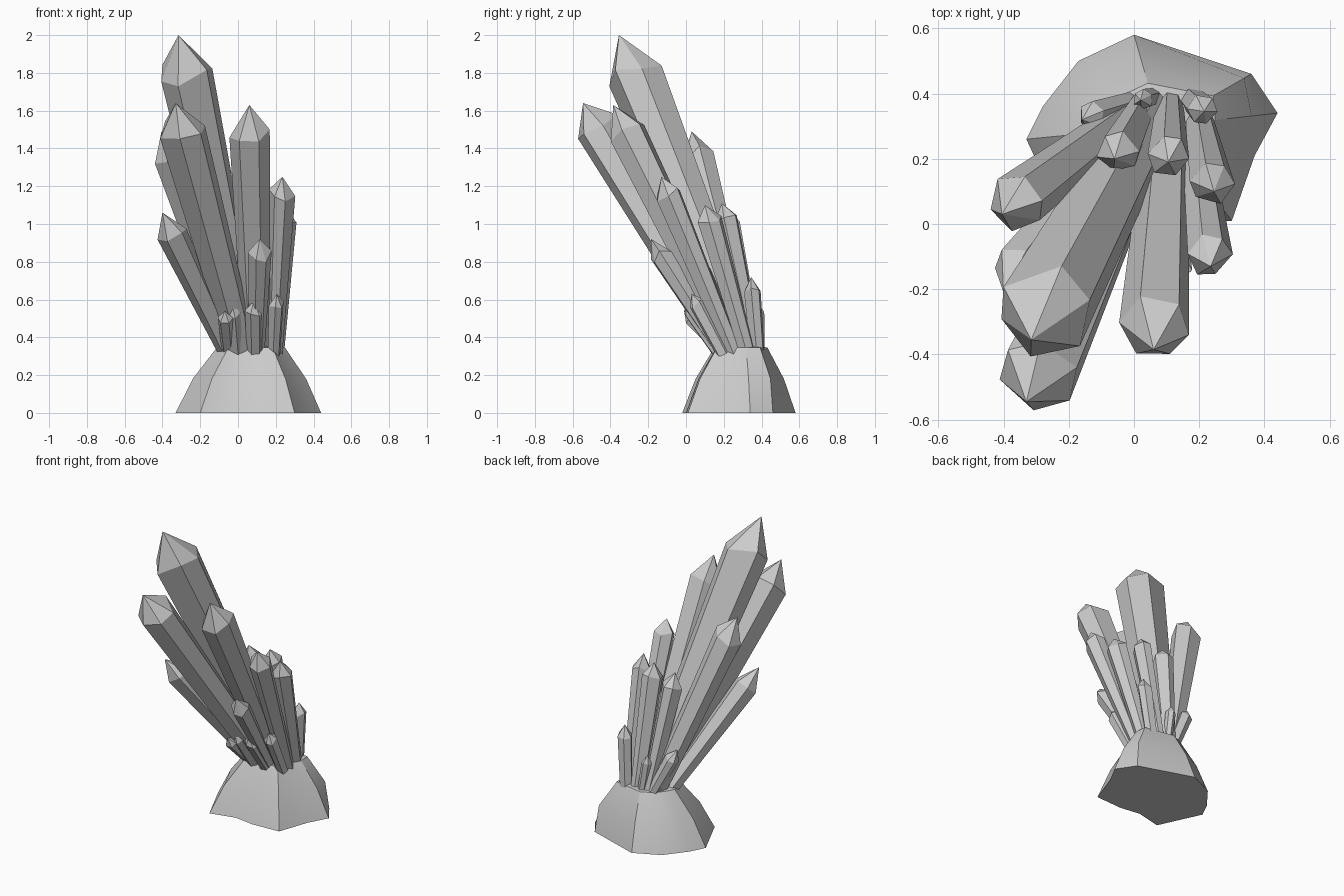
import bpy, bmesh, math, random
from mathutils import Vector

if "Cube" in bpy.data.objects:
    bpy.data.objects.remove(bpy.data.objects["Cube"])

random.seed(4)


def finish(name, bm):
    bmesh.ops.recalc_face_normals(bm, faces=bm.faces)
    me = bpy.data.meshes.new(name)
    bm.to_mesh(me)
    bm.free()
    ob = bpy.data.objects.new(name, me)
    bpy.context.collection.objects.link(ob)
    return ob


def loft(bm, rings, apex):
    """Skin a stack of vertex rings, capping the bottom and closing to a point."""
    n = len(rings[0])
    for a, b in zip(rings, rings[1:]):
        for i in range(n):
            j = (i + 1) % n
            bm.faces.new((a[i], a[j], b[j], b[i]))
    bm.faces.new(rings[0][::-1])
    top = rings[-1]
    for i in range(n):
        bm.faces.new((top[i], top[(i + 1) % n], apex))


def crystal(name, base, tip, r, root=.62, sides=6):
    """Hexagonal shard, narrow at the root, with a faceted point."""
    base, tip = Vector(base), Vector(tip)
    axis = (tip - base).normalized()
    u = axis.cross(Vector((0, 1, 0))).normalized()
    v = axis.cross(u)
    shoulder = tip - axis * r * 1.4
    turn = random.uniform(0, math.tau / sides)
    bm = bmesh.new()
    low, high = [], []
    for i in range(sides):
        a = turn + math.tau * (i + random.uniform(-.12, .12)) / sides
        d = u * math.cos(a) + v * math.sin(a)
        low.append(bm.verts.new(base + d * r * root))
        lift = axis * r * random.uniform(-.4, .3)
        high.append(bm.verts.new(shoulder + d * r * random.uniform(.93, 1.05) + lift))
    loft(bm, [low, high], bm.verts.new(tip))
    return finish(name, bm)


# Rock base: one outline shrunk through three levels
outline = [(-.33, .26), (-.28, .36), (-.17, .50), (0, .58), (.36, .46), (.44, .34),
           (.37, .21), (.30, .01), (.11, .0), (-.03, .02), (-.20, -.02)]
centre = Vector((.08, .30))
bm = bmesh.new()
rings = []
# each level: scale, height, scale of the back corner
for scale, z, corner in ((1, 0, 1), (.78, .18, .92), (.47, .345, .58)):
    ring = []
    for i, p in enumerate(outline):
        q = centre + (Vector(p) - centre) * (corner if i == 4 else scale)
        ring.append(bm.verts.new((q.x, q.y, z)))
    rings.append(ring)
loft(bm, rings, bm.verts.new((.09, .31, .37)))
rock = finish("rock_base", bm)
rock.data.shade_smooth()
rock.data.set_sharp_from_angle(angle=math.radians(30))

# Crystals: root, tip, radius
shards = {
    "main_crystal": ((.05, .33, .30), (-.315, -.355, 2.0), .15),
    "tall_left_crystal": ((.03, .25, .30), (-.33, -.545, 1.64), .127),
    "tall_right_crystal": ((.10, .27, .30), (.06, -.385, 1.63), .113),
    "left_back_crystal": ((.0, .34, .30), (-.405, .03, 1.49), .093),
    "right_crystal": ((.19, .26, .30), (.235, -.13, 1.25), .07),
    "left_low_crystal": ((-.04, .26, .30), (-.40, -.21, 1.06), .083),
    "front_crystal": ((.10, .21, .30), (.115, -.185, .92), .063),
    "right_back_crystal": ((.20, .33, .30), (.245, .10, 1.10), .068),
    "back_crystal": ((.11, .37, .30), (.105, .19, 1.11), .068),
    "back_left_crystal": ((.03, .37, .30), (-.06, .20, 1.09), .066),
}
# Short shards around the root
short_shards = {
    "short_back_right": ((.18, .38, .31), (.215, .345, .72), .046),
    "short_back_left": ((.0, .37, .31), (-.16, .32, .64), .045),
    "short_back": ((.06, .39, .31), (.02, .38, .58), .032),
    "short_front_left": ((-.05, .20, .32), (-.07, -.01, .54), .042),
    "short_front_mid": ((-.01, .18, .32), (-.035, .01, .59), .046),
    "short_front": ((.09, .18, .32), (.085, -.005, .595), .05),
    "short_front_right": ((.19, .20, .31), (.205, .03, .63), .043),
}
for group, root_scale in ((shards, .62), (short_shards, .85)):
    for name, (root, tip, r) in group.items():
        crystal(name, root, tip, r, root_scale)
